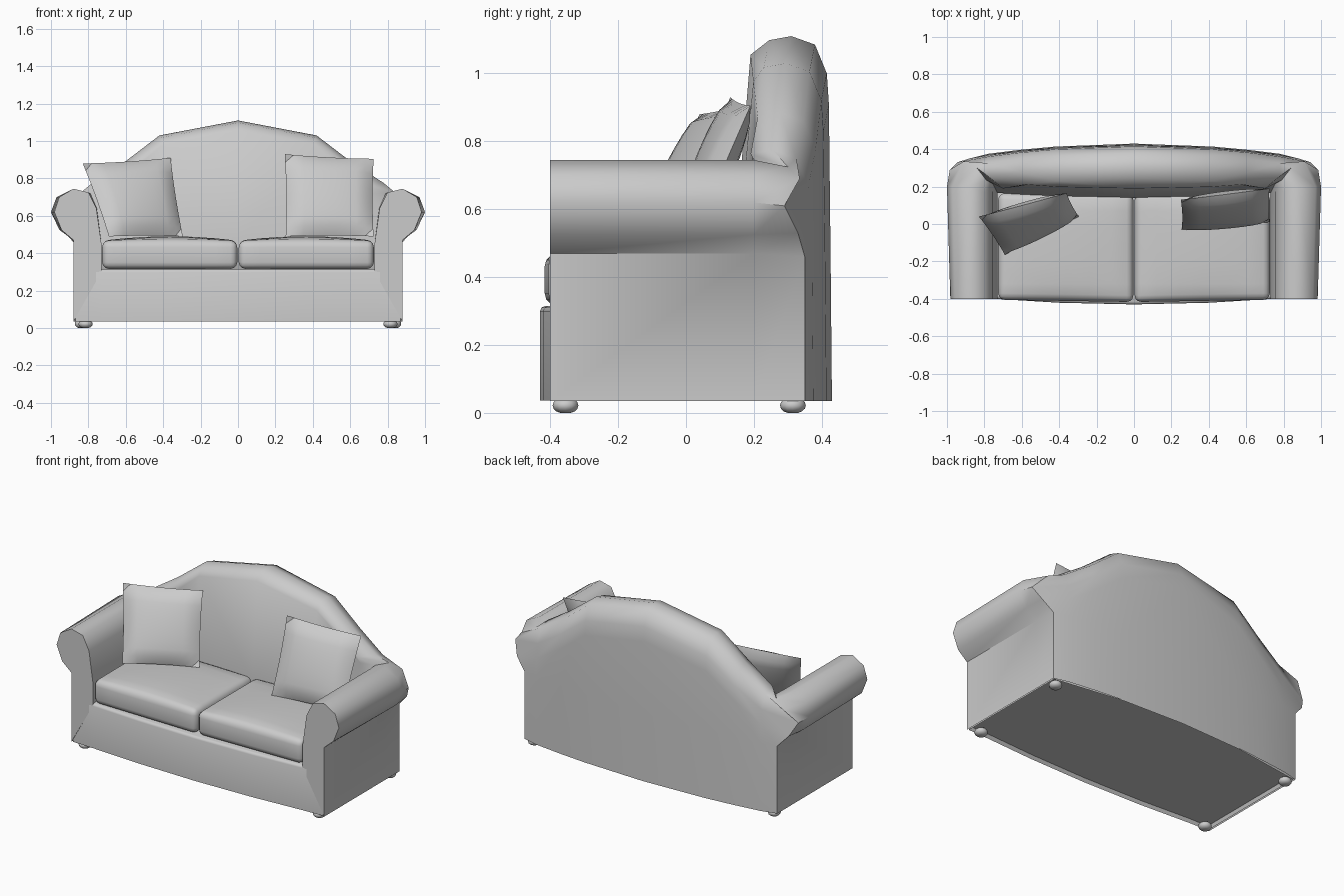
import bpy, bmesh
from mathutils import Vector

if "Cube" in bpy.data.objects:
    bpy.data.objects.remove(bpy.data.objects["Cube"])


def finish(bm, name, mirror=False, angle=0.9):
    bmesh.ops.recalc_face_normals(bm, faces=bm.faces)
    me = bpy.data.meshes.new(name)
    bm.to_mesh(me)
    bm.free()
    ob = bpy.data.objects.new(name, me)
    bpy.context.collection.objects.link(ob)
    bpy.ops.object.select_all(action='DESELECT')
    ob.select_set(True)
    bpy.context.view_layer.objects.active = ob
    bpy.ops.object.shade_smooth_by_angle(angle=angle)
    if mirror:
        m = ob.modifiers.new("Mirror", 'MIRROR')
        m.use_clip = True
    return ob


def rear_y(x):
    return 0.43 - 0.09 * x * x


# Arms and back: one rolled section swept from arm front to back centre
arm = [(.88, .035), (.88, .47), (.955, .525), (1.0, .62), (.97, .70),
       (.88, .745), (.80, .725), (.757, .64), (.73, .45), (.73, .30)]
front = [(.88 + (x - .88) * (.85 if x > .88 else 1), -.40, z) for x, z in arm]
rear = [(x, .20 if i < 6 else .17, z) for i, (x, z) in enumerate(arm)]
corner = [(.88, .35, .035), (.88, .35, .46), (.945, .33, .53), (.985, .29, .61),
          (.91, .335, .69), (.84, .30, .725), (.79, .235, .72), (.755, .215, .64),
          (.73, .165, .45), (.73, .165, .30)]


def back_section(x, top, xi):
    y, f = rear_y(x), .14 + .05 * xi * xi
    yz = [(y, .035), (y - .004, .46), (y - .009, top - .2), (y - .015, top - .11),
          (y - .05, top - .025), (y - .12, top), (y - .185, top - .012),
          (f + .05, top - .055), (f, .45), (f, .30)]
    return [(x if i < 6 else xi, p, z) for i, (p, z) in enumerate(yz)]


sections = [front, rear, corner] + [back_section(*s) for s in
            ((.78, .775, .70), (.61, .885, .58), (.42, 1.03, .41), (0, 1.11, 0))]
bm = bmesh.new()
rings = [[bm.verts.new(p) for p in s] for s in sections]
for a, b in zip(rings, rings[1:]):
    for i in range(10):
        j = (i + 1) % 10
        bm.faces.new((a[i], a[j], b[j], b[i]))
bm.faces.new(rings[0])
finish(bm, "arms_and_back", mirror=True)

# Base block with bowed front and recessed underside
half = [(.87, .343), (.87, -.396), (.73, -.401), (.40, -.421)]
plan = half + [(0, -.43)] + [(-x, y) for x, y in reversed(half)]
plan += [(-.42, .408), (0, .425), (.42, .408)]
bm = bmesh.new()
bottom = bm.faces.new([bm.verts.new((x, y, .036)) for x, y in plan])
top = bmesh.ops.extrude_face_region(bm, geom=[bottom])
up = [v for v in top['geom'] if isinstance(v, bmesh.types.BMVert)]
bmesh.ops.translate(bm, verts=up, vec=(0, 0, .279))
bmesh.ops.recalc_face_normals(bm, faces=bm.faces)
edges = [e for e in bm.edges if all(v.co.z > .3 for v in e.verts)]
bmesh.ops.bevel(bm, geom=edges, offset=.015, segments=2, profile=.5, affect='EDGES')
low = min(bm.faces, key=lambda f: f.calc_center_median().z)
bmesh.ops.inset_region(bm, faces=[low], thickness=.012, depth=0)
bmesh.ops.translate(bm, verts=low.verts[:], vec=(0, 0, .02))
finish(bm, "base")

# Seat cushions: rounded boxes with a crowned top
bm = bmesh.new()
bmesh.ops.create_cube(bm, size=1)
bmesh.ops.scale(bm, verts=bm.verts, vec=(.722, .57, .15))
bmesh.ops.translate(bm, verts=bm.verts, vec=(.365, -.12, .392))
bmesh.ops.bevel(bm, geom=bm.edges[:], offset=.035, segments=3, profile=.5, affect='EDGES')
for axis, cuts in ((0, (.12, .24, .365, .49, .61)), (1, (-.32, -.22, -.12, -.02, .07))):
    n = Vector((axis == 0, axis == 1, 0))
    for c in cuts:
        bmesh.ops.bisect_plane(bm, geom=bm.verts[:] + bm.edges[:] + bm.faces[:],
                               plane_co=n * c, plane_no=n)
for v in bm.verts:
    u, w = (v.co.x - .365) / .361, (v.co.y + .12) / .285
    if v.co.z > .4:
        v.co.z += .024 * max(0, 1 - u * u) * max(0, 1 - w ** 4)
    if w < -.8:
        v.co.y -= .012 * (1 - v.co.x / .73)
cushion = finish(bm, "seat_cushion_right")
left = cushion.copy()
left.data = cushion.data.copy()
left.name = "seat_cushion_left"
bpy.context.collection.objects.link(left)
left.data.transform(((-1, 0, 0, 0), (0, 1, 0, 0), (0, 0, 1, 0), (0, 0, 0, 1)))
left.data.flip_normals()


# Throw pillows: puffed panels between four corners
def pillow(name, tl, tr, br, bl, puff=.055, n=10):
    tl, tr, br, bl = map(Vector, (tl, tr, br, bl))
    normal = (tr - bl).cross(tl - br).normalized()
    bm = bmesh.new()
    for side in (-1, 1):
        grid = []
        for i in range(n + 1):
            row = []
            for j in range(n + 1):
                s, t = i / n, j / n
                u, w = 2 * s - 1, 2 * t - 1
                # sides pull in a little between the corners
                s = .5 + u * (.5 - .012 * (1 - w * w))
                t = .5 + w * (.5 - .012 * (1 - u * u))
                p = bl.lerp(br, s).lerp(tl.lerp(tr, s), t)
                h = puff * max(0, (1 - u * u) * (1 - w * w)) ** .4
                row.append(bm.verts.new(p + normal * h * side))
            grid.append(row)
        for i in range(n):
            for j in range(n):
                bm.faces.new((grid[i][j], grid[i + 1][j], grid[i + 1][j + 1], grid[i][j + 1]))
    bmesh.ops.remove_doubles(bm, verts=bm.verts, dist=.0005)
    finish(bm, name, angle=1.2)


pillow("pillow_left", (-.83, .04, .88), (-.36, .165, .91), (-.295, .04, .49), (-.69, -.165, .49))
pillow("pillow_right", (.25, .13, .93), (.725, .19, .905), (.725, .01, .49), (.255, -.03, .49))

# Bun feet
for name, x, y in (("front", .815, -.355), ("rear", .835, .315)):
    for side, s in (("right", 1), ("left", -1)):
        bm = bmesh.new()
        bmesh.ops.create_uvsphere(bm, u_segments=12, v_segments=8, radius=1)
        for v in bm.verts:
            v.co = (s * x + v.co.x * .038, y + v.co.y * .038,
                    max(0, .022 + v.co.z * .025))
        finish(bm, f"{name}_{side}_foot")
